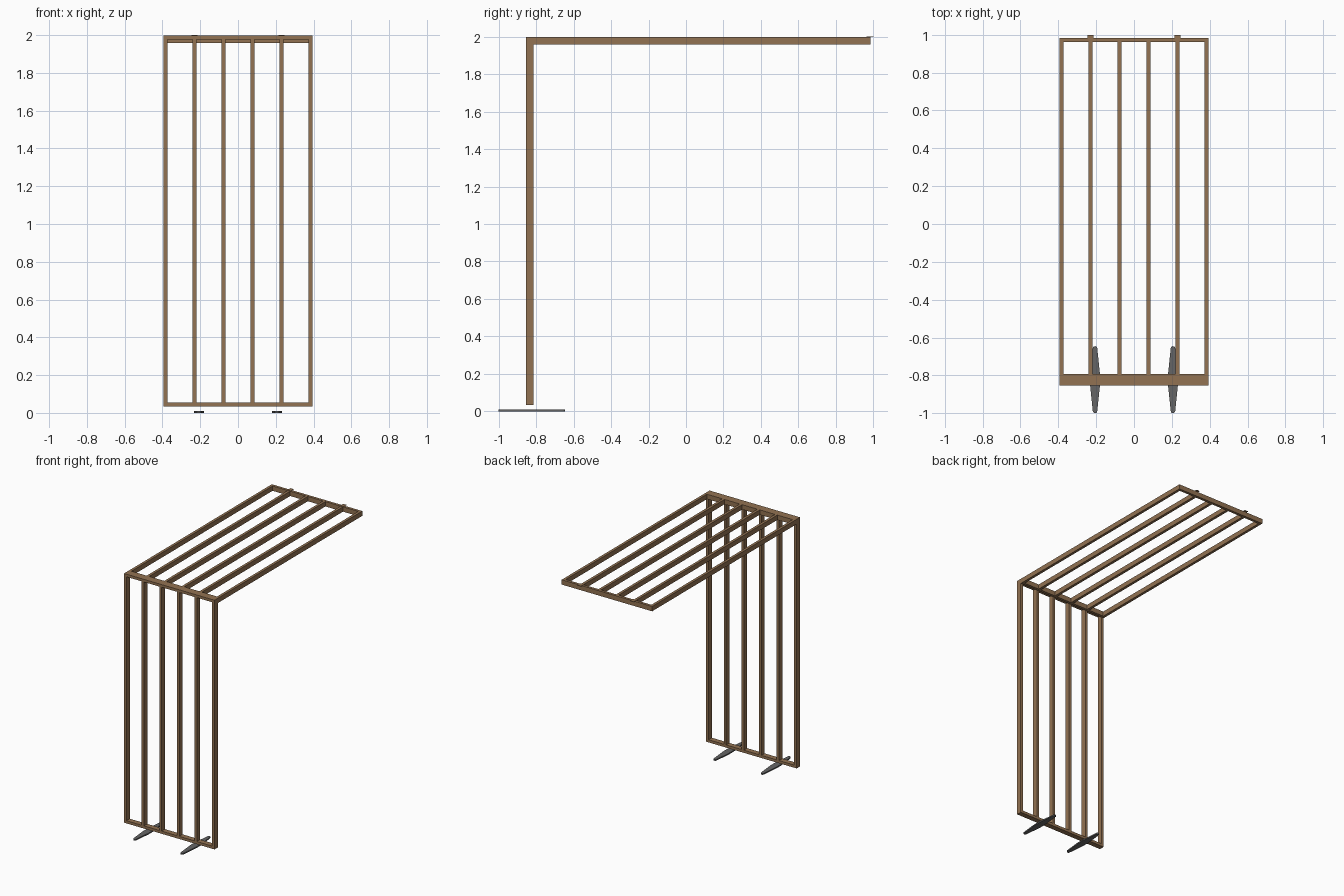
import bpy, bmesh, math

if "Cube" in bpy.data.objects:
    bpy.data.objects.remove(bpy.data.objects["Cube"])

def material(name, color):
    m = bpy.data.materials.new(name)
    m.diffuse_color = (*color, 1)
    m.use_nodes = True
    m.node_tree.nodes["Principled BSDF"].inputs["Base Color"].default_value = m.diffuse_color
    return m

WOOD = material("brown wood", (0.29, 0.17, 0.085))
METAL = material("dark grey metal", (0.13, 0.13, 0.13))

def finish(name, bm, mat):
    bmesh.ops.recalc_face_normals(bm, faces=bm.faces)
    me = bpy.data.meshes.new(name)
    bm.to_mesh(me)
    bm.free()
    me.materials.append(mat)
    ob = bpy.data.objects.new(name, me)
    bpy.context.collection.objects.link(ob)
    return ob

def box(name, x0, x1, y0, y1, z0, z1, mat=WOOD):
    bm = bmesh.new()
    bmesh.ops.create_cube(bm, size=1)
    for v in bm.verts:
        v.co = ((x0 + x1) / 2 + v.co.x * (x1 - x0),
                (y0 + y1) / 2 + v.co.y * (y1 - y0),
                (z0 + z1) / 2 + v.co.z * (z1 - z0))
    return finish(name, bm, mat)

W, T = 0.394, 0.021            # half width, bar thickness
TOP, LOW = 1.997, 0.035
YF, YM, YB = -0.855, -0.814, 0.984
bars = [(-W + T / 2) + i * (2 * W - T) / 5 for i in range(6)]

# Upright frame: rails and bars
box("upright_bottom_rail", -W, W, YF, YM, LOW, LOW + T)
box("upright_top_rail", -W, W, YF, YM, TOP - T, TOP)
for i, x in enumerate(bars):
    box(f"upright_bar_{i}", x - T / 2, x + T / 2, YF, YM, LOW + T, TOP - T)

# Overhead frame: rails and bars
ZB = TOP - 0.038
box("overhead_front_rail", -W, W, YM, YM + T, ZB, TOP)
box("overhead_back_rail", -W, W, YB - T, YB, ZB, TOP)
for i, x in enumerate(bars):
    box(f"overhead_bar_{i}", x - T / 2, x + T / 2, YM + T, YB - T, ZB, TOP)

# Thin mounting tabs on the back rail
for side in (-1, 1):
    x = side * 0.23
    box("mounting_tab", x - 0.015, x + 0.015, YB - T, 1.0, TOP, 2.0)

# Flat tapered feet with rounded tips
def foot(name, cx):
    cy, half, r, z0, z1 = -0.823, 0.177, 0.012, 0.0, 0.01
    pts = [(0.026, -0.03), (0.026, 0.03)]
    for k in range(9):
        a = math.pi * k / 8
        pts.append((r * math.cos(a), half - r + r * math.sin(a)))
    pts += [(-0.026, 0.03), (-0.026, -0.03)]
    for k in range(9):
        a = math.pi + math.pi * k / 8
        pts.append((r * math.cos(a), -half + r + r * math.sin(a)))
    bm = bmesh.new()
    f = bm.faces.new([bm.verts.new((cx + x, cy + y, z0)) for x, y in pts])
    g = bmesh.ops.extrude_face_region(bm, geom=[f])["geom"]
    bmesh.ops.translate(bm, vec=(0, 0, z1 - z0),
                        verts=[v for v in g if isinstance(v, bmesh.types.BMVert)])
    finish(name, bm, METAL)

foot("left_foot", -0.206)
foot("right_foot", 0.206)
